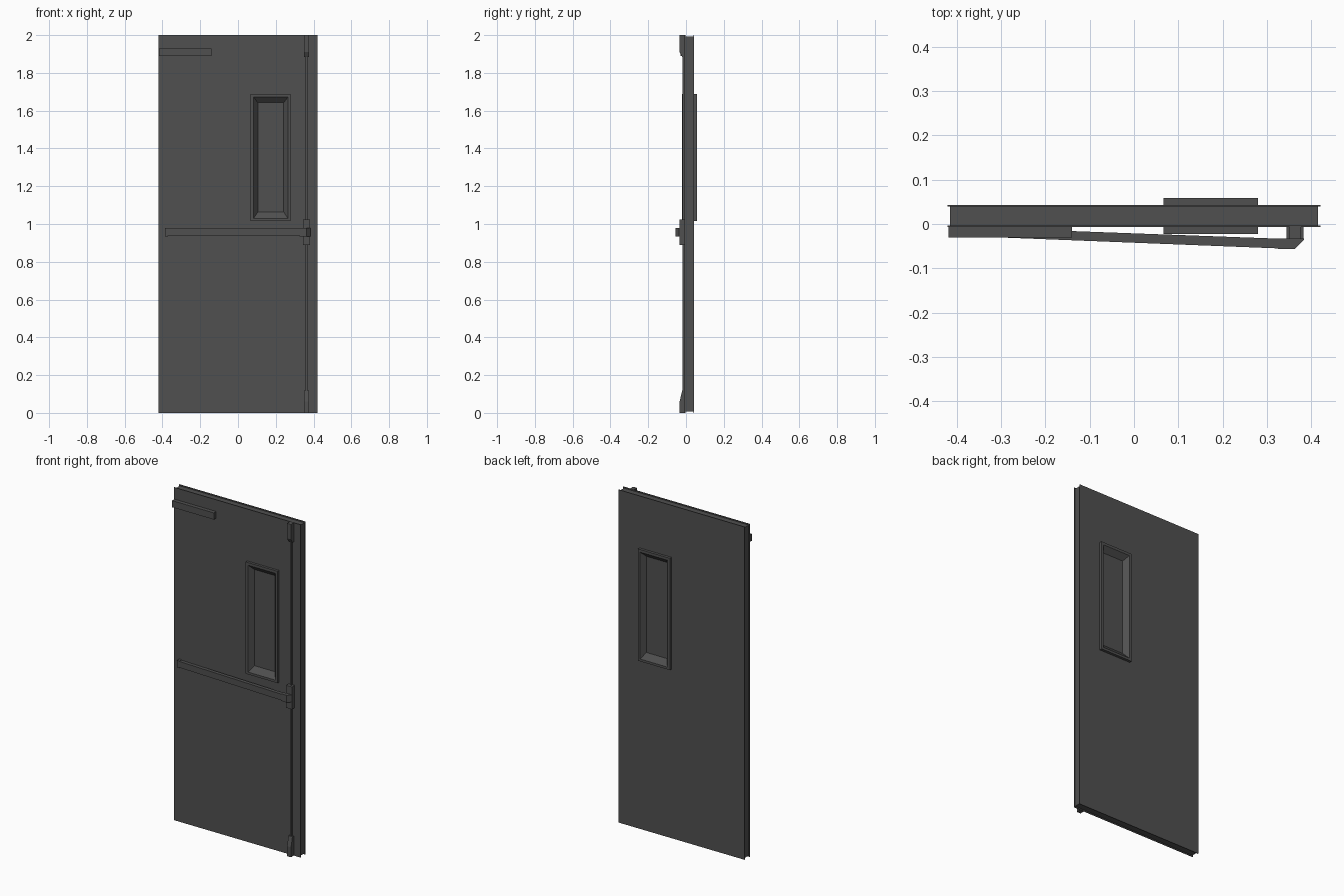
import bpy, bmesh

if "Cube" in bpy.data.objects:
    bpy.data.objects.remove(bpy.data.objects["Cube"])

# One dark painted-metal colour for the whole door
metal = bpy.data.materials.new("dark_grey_metal")
metal.diffuse_color = (0.08, 0.08, 0.08, 1)
metal.use_nodes = True
metal.node_tree.nodes["Principled BSDF"].inputs["Base Color"].default_value = metal.diffuse_color


def finish(name, bm):
    bmesh.ops.recalc_face_normals(bm, faces=bm.faces)
    me = bpy.data.meshes.new(name)
    bm.to_mesh(me)
    bm.free()
    me.materials.append(metal)
    ob = bpy.data.objects.new(name, me)
    bpy.context.collection.objects.link(ob)
    return ob


def prism(name, outline, axis, lo, hi):
    """Extrude an outline along x (outline is y, z) or z (outline is x, y)."""
    bm = bmesh.new()
    place = (lambda a, b, t: (t, a, b)) if axis == "x" else (lambda a, b, t: (a, b, t))
    ends = [[bm.verts.new(place(a, b, t)) for a, b in outline] for t in (lo, hi)]
    for ring in ends:
        bm.faces.new(ring)
    n = len(outline)
    for i in range(n):
        j = (i + 1) % n
        bm.faces.new((ends[0][i], ends[0][j], ends[1][j], ends[1][i]))
    return finish(name, bm)


def box(name, x0, x1, y0, y1, z0, z1):
    return prism(name, [(x0, y0), (x1, y0), (x1, y1), (x0, y1)], "z", z0, z1)


def holed_slab(name, x0, x1, y0, y1, z0, z1, hole):
    """Rectangular slab with a rectangular window opening through it."""
    hx0, hx1, hz0, hz1 = hole
    bm = bmesh.new()
    rings = []
    for y in (y0, y1):
        for a, b, c, d in ((x0, x1, z0, z1), (hx0, hx1, hz0, hz1)):
            rings.append([bm.verts.new((x, y, z)) for x, z in ((a, c), (b, c), (b, d), (a, d))])
    for p, q in ((0, 1), (1, 3), (3, 2), (2, 0)):
        for i in range(4):
            j = (i + 1) % 4
            bm.faces.new((rings[p][i], rings[p][j], rings[q][j], rings[q][i]))
    return finish(name, bm)


# Door leaf: core set back between two face sheets
opening = (0.075, 0.27, 1.025, 1.68)
holed_slab("door_core", -0.415, 0.415, -0.003, 0.039, 0.007, 1.993, opening)
holed_slab("front_sheet", -0.42, 0.42, -0.007, -0.003, 0, 2, opening)
holed_slab("back_sheet", -0.42, 0.42, 0.039, 0.043, 0, 2, opening)


# Window frames: raised rim, then sloping sides down to the pane
def window_frame(name, y_wall, y_rim, y_pane):
    loops = [((0.066, 0.279, 1.016, 1.688), y_wall),
             ((0.066, 0.279, 1.016, 1.688), y_rim),
             ((0.083, 0.264, 1.03, 1.672), y_rim),
             ((0.105, 0.242, 1.064, 1.642), y_pane)]
    bm = bmesh.new()
    rings = [[bm.verts.new((x, y, z)) for x, z in ((a, c), (b, c), (b, d), (a, d))]
             for (a, b, c, d), y in loops]
    for p, q in zip(rings, rings[1:]):
        for i in range(4):
            j = (i + 1) % 4
            bm.faces.new((p[i], p[j], q[j], q[i]))
    bm.faces.new(rings[-1])
    bm.faces.new(rings[0])
    ob = finish(name, bm)
    return ob


window_frame("front_window_frame", 0.018, -0.022, 0.006)
window_frame("back_window_frame", 0.018, 0.059, 0.030)

# Door closer near the top hinge corner
box("door_closer", -0.418, -0.14, -0.03, -0.007, 1.89, 1.93)

# Push bar leaning away from the door, with a chamfered end cap
prism("push_bar", [(-0.385, -0.007), (-0.385, -0.027), (0.325, -0.055), (0.325, -0.033)],
      "z", 0.938, 0.975)
prism("push_bar_end", [(0.325, -0.033), (0.325, -0.056), (0.363, -0.056),
                       (0.383, -0.036), (0.383, -0.033)], "z", 0.935, 0.978)
box("push_bar_hinge_block", -0.386, -0.37, -0.029, -0.007, 0.935, 0.978)

# Latch housing and the vertical rods
box("latch_housing", 0.344, 0.382, -0.034, -0.007, 0.89, 1.025)
box("upper_rod", 0.358, 0.369, -0.019, -0.009, 1.025, 1.9)
box("lower_rod", 0.358, 0.369, -0.019, -0.009, 0.11, 0.89)

# Top and bottom latches, tapering toward the rods
prism("top_latch", [(-0.007, 1.885), (-0.02, 1.885), (-0.034, 1.91), (-0.034, 2), (-0.007, 2)],
      "x", 0.35, 0.376)
prism("bottom_latch", [(-0.007, 0), (-0.034, 0), (-0.034, 0.06), (-0.02, 0.118), (-0.007, 0.118)],
      "x", 0.35, 0.376)
